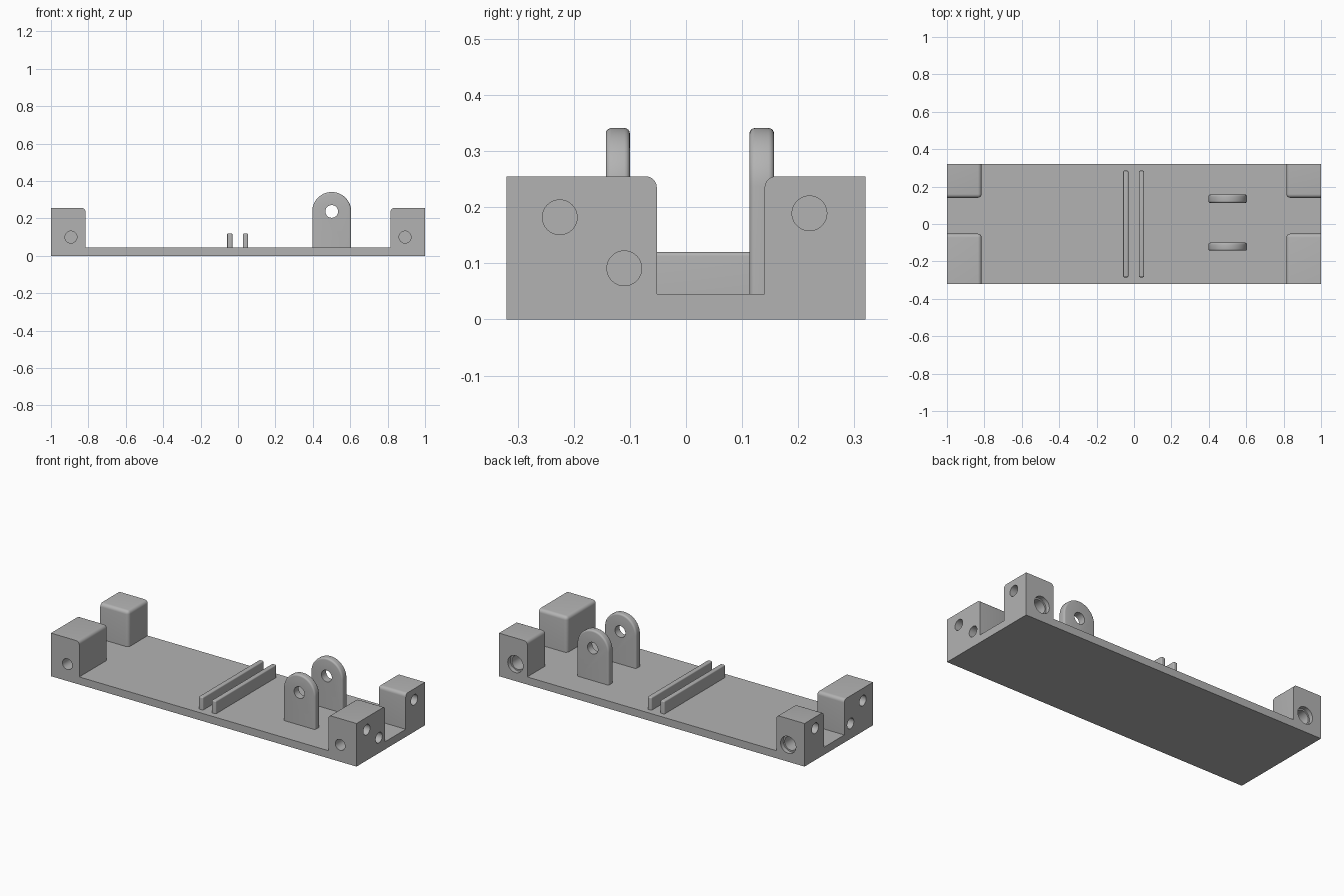
import bpy, bmesh, math
from mathutils import Matrix, Vector

if "Cube" in bpy.data.objects:
    bpy.data.objects.remove(bpy.data.objects["Cube"], do_unlink=True)

grey = bpy.data.materials.new("plain_grey")
grey.use_nodes = True
grey.diffuse_color = (0.45, 0.45, 0.45, 1)
grey.node_tree.nodes["Principled BSDF"].inputs["Base Color"].default_value = (0.45, 0.45, 0.45, 1)

BASE_TOP = 0.045
BLOCK_TOP = 0.255


def finish(bm, name):
    bmesh.ops.recalc_face_normals(bm, faces=bm.faces)
    mesh = bpy.data.meshes.new(name)
    bm.to_mesh(mesh)
    bm.free()
    mesh.materials.append(grey)
    obj = bpy.data.objects.new(name, mesh)
    bpy.context.collection.objects.link(obj)
    return obj


def box(name, lo, hi, rounded=None, radius=0.01):
    """Box between two corners; edges whose midpoint passes 'rounded' are filleted."""
    lo, hi = Vector(lo), Vector(hi)
    bm = bmesh.new()
    bmesh.ops.create_cube(bm, size=1)
    bmesh.ops.scale(bm, vec=hi - lo, verts=bm.verts)
    bmesh.ops.translate(bm, vec=(lo + hi) / 2, verts=bm.verts)
    if rounded:
        edges = [e for e in bm.edges if rounded((e.verts[0].co + e.verts[1].co) / 2)]
        bmesh.ops.bevel(bm, geom=edges, offset=radius, segments=5, profile=0.5, affect='EDGES')
    return finish(bm, name)


def combine(target, tool, operation):
    """Apply a boolean to the target and remove the tool."""
    mod = target.modifiers.new("boolean", 'BOOLEAN')
    mod.operation, mod.solver, mod.object = operation, 'EXACT', tool
    bpy.context.view_layer.objects.active = target
    bpy.ops.object.modifier_apply(modifier=mod.name)
    bpy.data.objects.remove(tool, do_unlink=True)


def drill(target, center, axis, radius, depth):
    """Round hole reaching 'depth' to both sides of the centre."""
    bm = bmesh.new()
    turn = Matrix.Rotation(math.pi / 2, 4, 'Y' if axis == 'X' else 'X')
    bmesh.ops.create_cone(bm, cap_ends=True, segments=48, radius1=radius, radius2=radius,
                          depth=2 * depth, matrix=Matrix.Translation(center) @ turn)
    combine(target, finish(bm, "hole_cutter"), 'DIFFERENCE')


def smooth(obj):
    bpy.ops.object.select_all(action='DESELECT')
    obj.select_set(True)
    bpy.context.view_layer.objects.active = obj
    bpy.ops.object.shade_smooth_by_angle(angle=math.radians(30))


def corner_block(side, front):
    """Corner block with its fillets facing the middle of the tray."""
    inner_x = side * 0.815
    inner_y, outer_y = (-0.052, -0.32) if front else (0.14, 0.32)

    def inward(p):
        hits = (abs(p.x - inner_x) < 1e-4, abs(p.y - inner_y) < 1e-4,
                abs(p.z - BLOCK_TOP) < 1e-4)
        return sum(hits) == 2
    xs, ys = sorted((inner_x, side)), sorted((inner_y, outer_y))
    block = box("corner_block", (xs[0], ys[0], 0), (xs[1], ys[1], BLOCK_TOP), inward, 0.02)
    # blind screw holes in the end face
    ends = ((-0.225, 0.182), (-0.11, 0.091)) if front else ((0.22, 0.189),)
    for y, z in ends:
        drill(block, (side, y, z), 'X', 0.031, 0.12)
    # side hole: plain at the front, stepped at the back
    if front:
        drill(block, (side * 0.893, outer_y, 0.1), 'Y', 0.032, 0.12)
    else:
        drill(block, (side * 0.893, outer_y, 0.1), 'Y', 0.041, 0.12)
        drill(block, (side * 0.893, outer_y, 0.1), 'Y', 0.05, 0.025)
    return block


# Base tray with four corner blocks
tray = box("base_tray", (-1, -0.32, 0), (1, 0.32, BASE_TOP))
for side in (-1, 1):
    for front in (True, False):
        combine(tray, corner_block(side, front), 'UNION')
smooth(tray)

# Pair of low guide ribs across the middle
for name, x in (("left_rib", 0.04), ("right_rib", -0.044)):
    rib = box(name, (x - 0.014, -0.285, 0.03), (x + 0.014, 0.285, 0.12),
              lambda p: p.z > 0.05, 0.007)
    smooth(rib)


def lug(name, y0, y1):
    """Upright round-topped ear with a pivot hole."""
    cx, cz, r, foot = 0.501, 0.237, 0.104, 0.03
    bm = bmesh.new()
    points = [(cx - r, foot), (cx + r, foot)]
    steps = 32
    points += [(cx + r * math.cos(math.pi * i / steps), cz + r * math.sin(math.pi * i / steps))
               for i in range(steps + 1)]
    face = bm.faces.new([bm.verts.new((x, y0, z)) for x, z in points])
    grown = bmesh.ops.extrude_face_region(bm, geom=[face])["geom"]
    bmesh.ops.translate(bm, vec=(0, y1 - y0, 0),
                        verts=[v for v in grown if isinstance(v, bmesh.types.BMVert)])
    rim = [e for e in bm.edges if abs(e.verts[0].co.y - e.verts[1].co.y) < 1e-5
           and max(v.co.z for v in e.verts) > foot + 0.01]
    bmesh.ops.bevel(bm, geom=rim, offset=0.01, segments=4, profile=0.5, affect='EDGES')
    ear = finish(bm, name)
    drill(ear, (cx, (y0 + y1) / 2, cz), 'Y', 0.034, 0.1)
    smooth(ear)


# Pivot lugs
lug("front_lug", -0.143, -0.1)
lug("back_lug", 0.113, 0.157)
